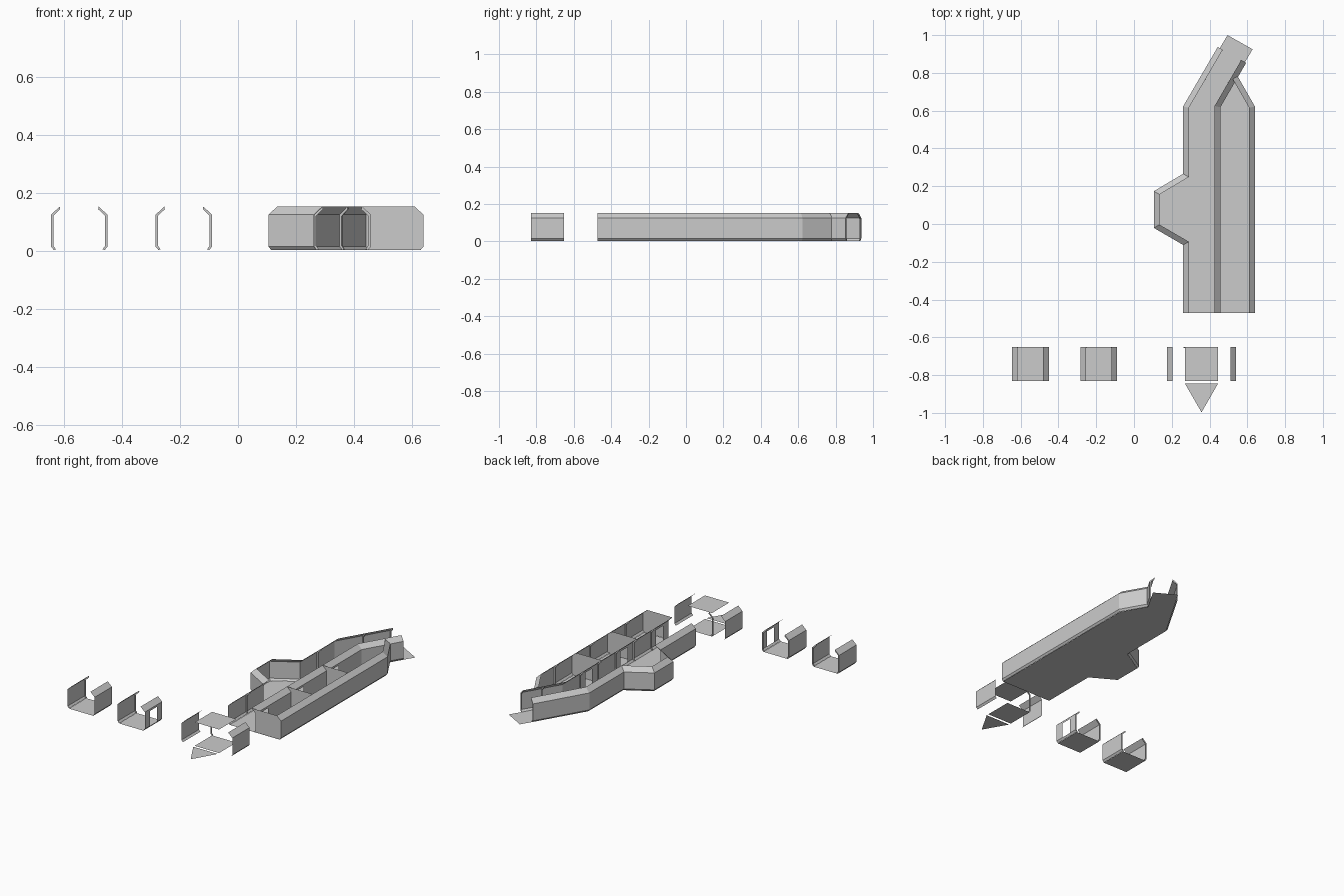
import bpy
from mathutils import Vector

if "Cube" in bpy.data.objects:
    bpy.data.objects.remove(bpy.data.objects["Cube"])

# wall section: (offset outward from the floor edge, height)
PROFILE = [(0.0, 0.003), (0.01, 0.015), (0.01, 0.125), (-0.02, 0.153)]
INNER = [(-0.007, 0.006), (0.002, 0.018), (0.002, 0.121), (-0.022, 0.144)]
TILE, DOOR_W, DOOR_H = 0.182, 0.07, 0.112
FLOOR_Z = 0.002


def make(name, verts, faces):
    me = bpy.data.meshes.new(name)
    me.from_pydata([tuple(v) for v in verts], [], faces)
    me.update()
    ob = bpy.data.objects.new(name, me)
    bpy.context.collection.objects.link(ob)
    return ob


def outward(a, b):
    d = (b - a).normalized()
    return Vector((d.y, -d.x))


def floor(name, pts, z=FLOOR_Z):
    make(name, [(x, y, z) for x, y in pts], [list(range(len(pts)))])


def rib(p, n):
    """Thin frame strip that follows the wall section."""
    loop = PROFILE + INNER[::-1]
    t = Vector((-n.y, n.x)) * 0.0025
    verts = []
    for s in (-1, 1):
        for o, z in loop:
            q = p + n * o + t * s
            verts.append((q.x, q.y, z))
    k = len(loop)
    faces = [(i, (i + 1) % k, k + (i + 1) % k, k + i) for i in range(k)]
    for s in (0, k):
        faces += [(s + i, s + i + 1, s + k - 2 - i, s + k - 1 - i) for i in range(3)]
    make("wall_rib", verts, faces)


def wall(name, corners, doors=(), ribs=True):
    """Sheet wall along a path, outward to the right; doors = (segment, distance)."""
    pts = [Vector(c) for c in corners]
    norms = [outward(a, b) for a, b in zip(pts, pts[1:])]
    path = []                                   # (point, mitre, door starts here)
    for i, p in enumerate(pts):
        if 0 < i < len(pts) - 1:
            m = norms[i - 1] + norms[i]
            m = m * (2 / m.length_squared)
        else:
            m = norms[min(i, len(norms) - 1)]
        path.append((p, m, False))
        if i < len(norms):
            d = (pts[i + 1] - p).normalized()
            for s, at in sorted(doors):
                if s == i:
                    path.append((p + d * (at - DOOR_W / 2), norms[i], True))
                    path.append((p + d * (at + DOOR_W / 2), norms[i], False))
            length = (pts[i + 1] - p).length
            n = round(length / TILE)
            if ribs:
                for k in range(1, n):
                    rib(p + d * (length * k / n), norms[i])
    section = PROFILE[:2] + [(0.01, DOOR_H)] + PROFILE[2:]
    k = len(section)
    verts, faces = [], []
    for p, m, _ in path:
        for o, z in section:
            q = p + m * o
            verts.append((q.x, q.y, z))
    for i in range(len(path) - 1):
        for j in range(k - 1):
            if not (path[i][2] and j == 1):
                a = i * k + j
                faces.append((a, a + k, a + k + 1, a + 1))
    make(name, verts, faces)


def rect(x0, x1, y0, y1):
    return [(x0, y0), (x1, y0), (x1, y1), (x0, y1)]


# loose corridor tiles, plain and with a doorway
Y0, Y1 = -0.83, -0.652
for label, cx, doors in (("plain", -0.548, ()), ("door", -0.187, ((0, 0.089),))):
    l, r = cx - 0.0875, cx + 0.0875
    floor(label + "_tile_floor", rect(l, r, Y0, Y1))
    wall(label + "_tile_left_wall", [(l, Y1), (l, Y0)])
    wall(label + "_tile_right_wall", [(r, Y0), (r, Y1)], doors)
    rib(Vector((l, Y1 - 0.003)), Vector((-1, 0)))
    rib(Vector((r, Y1 - 0.003)), Vector((1, 0)))

# exploded set of single parts
floor("part_floor", rect(0.27, 0.445, Y0, Y1))
floor("part_roof", rect(0.27, 0.445, Y0, Y1), 0.155)
floor("part_triangle_floor", [(0.27, -0.845), (0.3575, -0.997), (0.445, -0.845)])
wall("part_left_wall", [(0.185, Y1), (0.185, Y0)])
wall("part_right_wall", [(0.53, Y0), (0.53, Y1)])
rib(Vector((0.272, Y1 - 0.003)), Vector((-1, 0)))

# assembled station floors
S, N = -0.472, 0.62
floor("corridor_floor", rect(0.27, 0.447, S, N))
floor("room_floor", rect(0.447, 0.63, S, N))
floor("room_end_floor", [(0.447, N), (0.63, N), (0.54, 0.777)])
floor("bay_floor", [(0.27, -0.105), (0.27, 0.26), (0.115, 0.168), (0.115, -0.015)])
floor("angled_corridor_floor", [(0.27, N), (0.447, N), (0.628, 0.925), (0.495, 1.0)])

# outer wall on the left with the bay, outer wall on the right
wall("left_outer_wall", [(0.452, 0.932), (0.27, N), (0.27, 0.26), (0.115, 0.168),
                         (0.115, -0.015), (0.27, -0.105), (0.27, S)])
wall("right_outer_wall", [(0.63, S), (0.63, N), (0.54, 0.777)])

# middle wall with one door per room, bending into the angled corridor
wall("middle_wall", [(0.447, S), (0.447, N), (0.585, 0.858)],
     [(0, 0.091), (0, 0.455), (0, 0.819)])

# frames at the open end of the angled corridor
n = outward(Vector((0.452, 0.932)), Vector((0.27, N)))
rib(Vector((0.451, 0.93)), n)
rib(Vector((0.584, 0.856)), -n)

# flat front wall and room partitions
for name, y in (("front_wall", S), ("partition_front", -0.106), ("partition_back", 0.258)):
    outline = [(0.447 + o, y, z) for o, z in PROFILE]
    outline += [(0.63 + o, y, z) for o, z in PROFILE[::-1]]
    make(name, outline, [list(range(len(outline)))])
